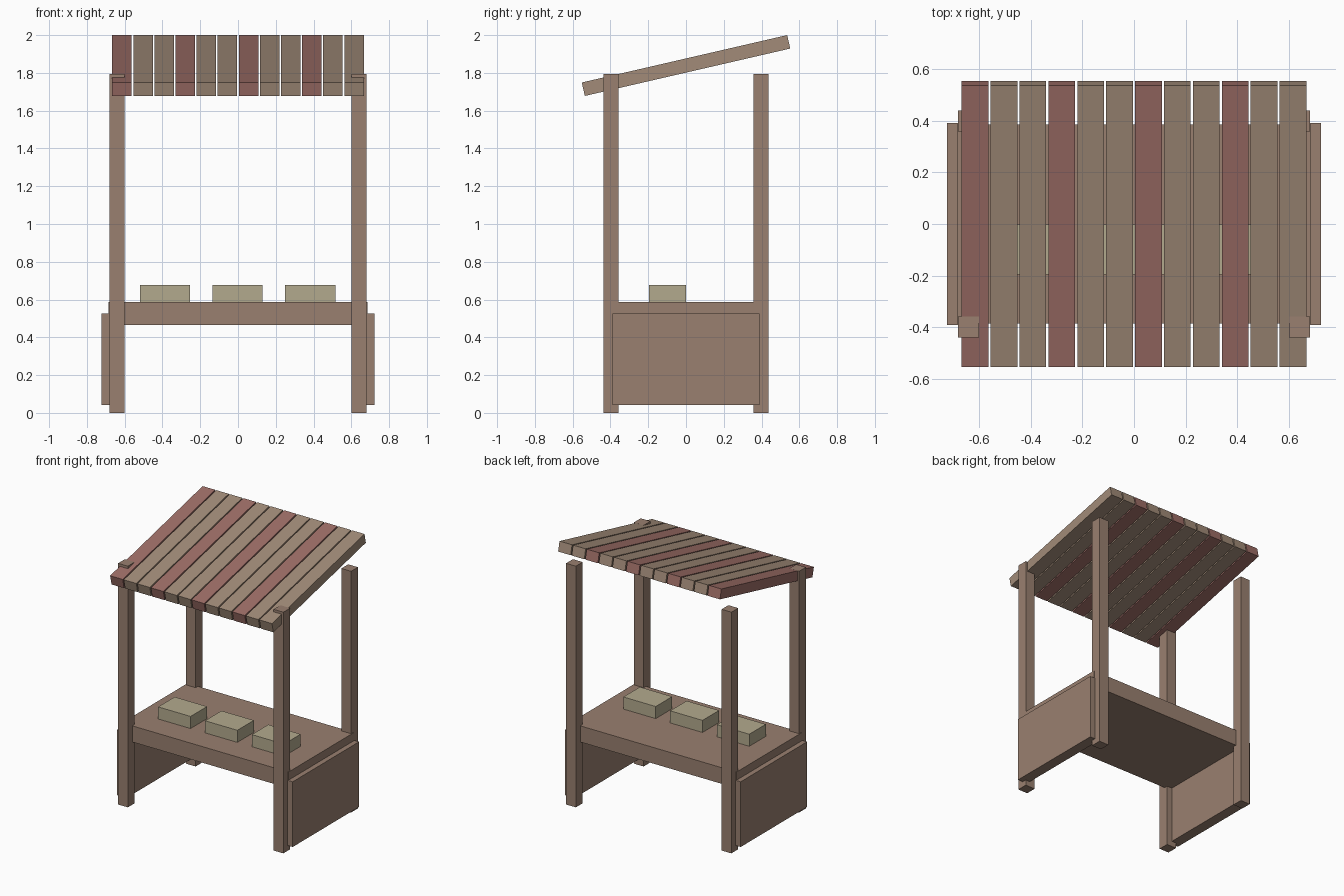
import bpy
import math

if "Cube" in bpy.data.objects:
    bpy.data.objects.remove(bpy.data.objects["Cube"])


def material(name, rgb):
    m = bpy.data.materials.new(name)
    m.diffuse_color = (*rgb, 1)
    m.use_nodes = True
    m.node_tree.nodes["Principled BSDF"].inputs["Base Color"].default_value = m.diffuse_color
    return m


WOOD = material("wood", (0.32, 0.215, 0.16))
PLANK = material("plank_wood", (0.36, 0.26, 0.19))
RED = material("red_wood", (0.34, 0.155, 0.135))
CRATE = material("crate_wood", (0.45, 0.40, 0.27))


def box(name, centre, size, mat, tilt=0):
    bpy.ops.mesh.primitive_cube_add(size=1, location=centre)
    ob = bpy.context.object
    ob.name = name
    ob.scale = size
    bpy.ops.object.transform_apply(location=False, rotation=False, scale=True)
    ob.rotation_euler.x = tilt
    ob.data.materials.append(mat)
    return ob


# Corner posts and side panels
for sx, side in ((-1, "left"), (1, "right")):
    for sy, end in ((-1, "front"), (1, "back")):
        box(f"{end}_{side}_post", (sx * 0.64, sy * 0.398, 0.897),
            (0.08, 0.08, 1.794), WOOD)
    box(f"{side}_panel", (sx * 0.683, 0, 0.283), (0.08, 0.78, 0.485), WOOD)

# Counter
box("counter", (0, 0, 0.526), (1.37, 0.77, 0.12), WOOD)

# Goods on the counter
for i in range(3):
    box(f"crate_{i + 1}", (-0.387 + 0.385 * i, -0.098, 0.63),
        (0.266, 0.194, 0.092), CRATE)

# Sloping roof, every third plank red
for i in range(12):
    box(f"roof_plank_{i + 1}", ((i - 5.5) * 0.1117, 0, 1.839),
        (0.103, 1.116, 0.073), RED if i % 3 == 0 else PLANK, math.radians(13))
